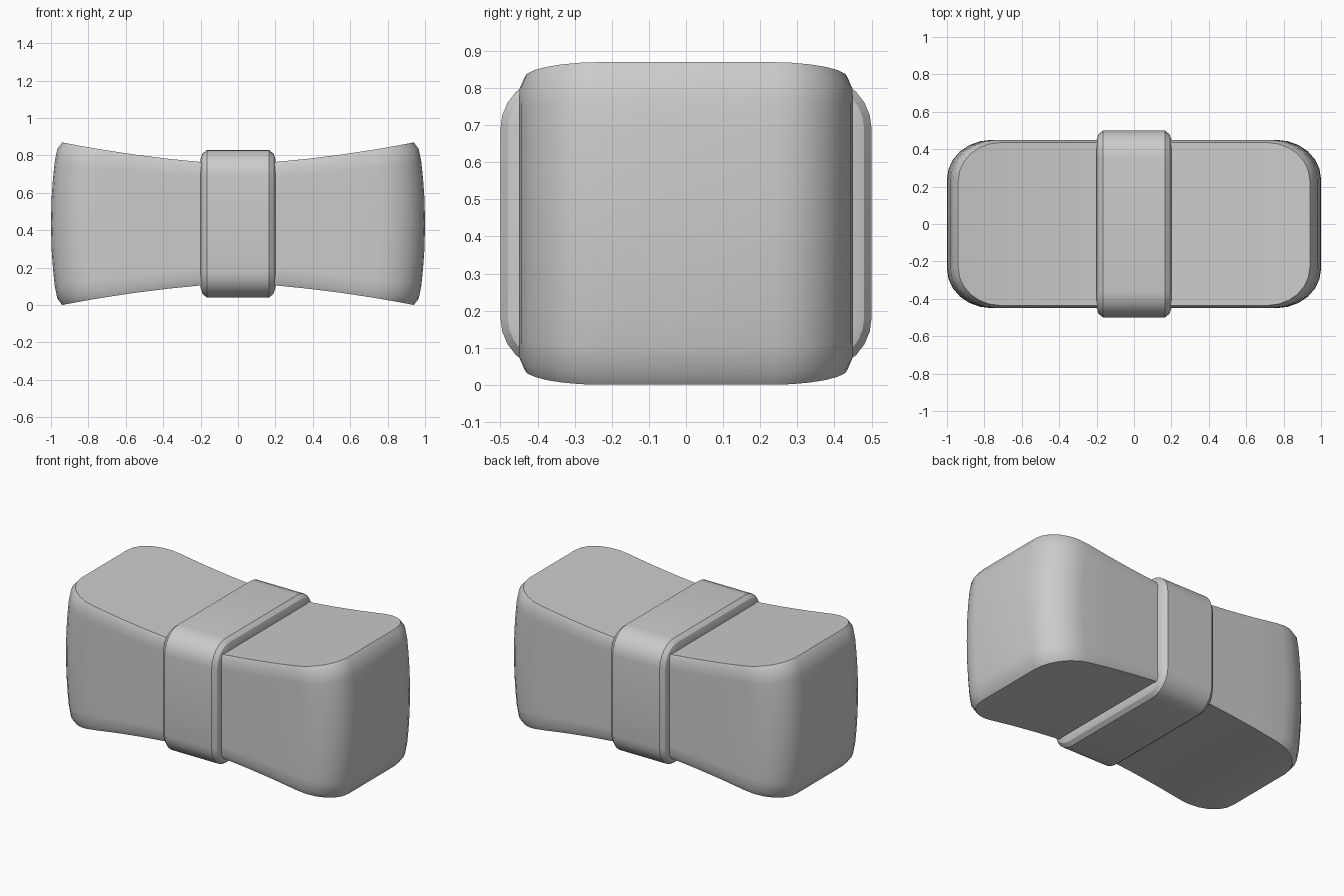
import bpy
import bmesh
from math import cos, sin, pi

MID_Z = 0.435
ARC_STEPS = 6

if "Cube" in bpy.data.objects:
    bpy.data.objects.remove(bpy.data.objects["Cube"], do_unlink=True)

grey = bpy.data.materials.new("plain grey")
grey.use_nodes = True
grey.diffuse_color = (0.6, 0.6, 0.6, 1)
grey.node_tree.nodes["Principled BSDF"].inputs["Base Color"].default_value = (0.6, 0.6, 0.6, 1)


def finish(bm, name):
    bmesh.ops.recalc_face_normals(bm, faces=bm.faces)
    mesh = bpy.data.meshes.new(name)
    bm.to_mesh(mesh)
    bm.free()
    mesh.materials.append(grey)
    obj = bpy.data.objects.new(name, mesh)
    bpy.context.collection.objects.link(obj)
    bpy.ops.object.select_all(action='DESELECT')
    obj.select_set(True)
    bpy.context.view_layer.objects.active = obj
    bpy.ops.object.shade_smooth_by_angle(angle=pi / 6)


def bridge(bm, a, b):
    for i in range(len(a)):
        j = (i + 1) % len(a)
        bm.faces.new((a[i], a[j], b[j], b[i]))


def quarter_arc(half_u, half_v, ru, rv):
    """Rounded corner running from the u side to the v side."""
    angles = [k * pi / 2 / ARC_STEPS for k in range(ARC_STEPS + 1)]
    return [(half_u - ru + ru * cos(a), half_v - rv + rv * sin(a)) for a in angles]


def half_height(x):
    """The block flares from a narrow waist to tall ends."""
    return 0.3156 + 0.057 * abs(x) + 0.074 * x * x


# Flared body: plan outline stacked in layers, with bulging ends
quarter = quarter_arc(1, 0.45, 0.24, 0.21) + [(x, 0.45) for x in (0.58, 0.4, 0.2)]
back = quarter + [(0, 0.45)] + [(-x, y) for x, y in reversed(quarter)]
outline = back + [(x, -y) for x, y in reversed(back)]
upper = [(0.3, 0.997, 1), (0.55, 0.989, 1), (0.75, 0.98, 1),
         (0.91, 0.966, 0.998), (1, 0.94, 0.967)]
layers = [(-t, sx, sy) for t, sx, sy in reversed(upper)] + [(0, 1, 1)] + upper

bm = bmesh.new()
rings = [[bm.verts.new((x * sx, y * sy, MID_Z + t * half_height(x * sx)))
          for x, y in outline] for t, sx, sy in layers]
for a, b in zip(rings, rings[1:]):
    bridge(bm, a, b)
for ring in (rings[0], rings[-1]):
    for i in range(len(back) - 1):
        bm.faces.new((ring[i], ring[i + 1], ring[-2 - i], ring[-1 - i]))
finish(bm, "flared_body")

# Raised band around the waist, with bevelled rims
rim = [(0.2, 0.09), (0.2, 0.05), (0.19, 0.02), (0.165, 0)]
section = [(-x, inset) for x, inset in rim] + list(reversed(rim))

bm = bmesh.new()
rings = []
for x, inset in section:
    corner = quarter_arc(0.5 - inset, 0.395 - inset, 0.14 - inset, 0.14 - inset)
    side = corner + [(-y, z) for y, z in reversed(corner)]
    loop = side + [(y, -z) for y, z in reversed(side)]
    rings.append([bm.verts.new((x, y, MID_Z + z)) for y, z in loop])
for i, ring in enumerate(rings):
    bridge(bm, ring, rings[(i + 1) % len(rings)])
finish(bm, "waist_band")
